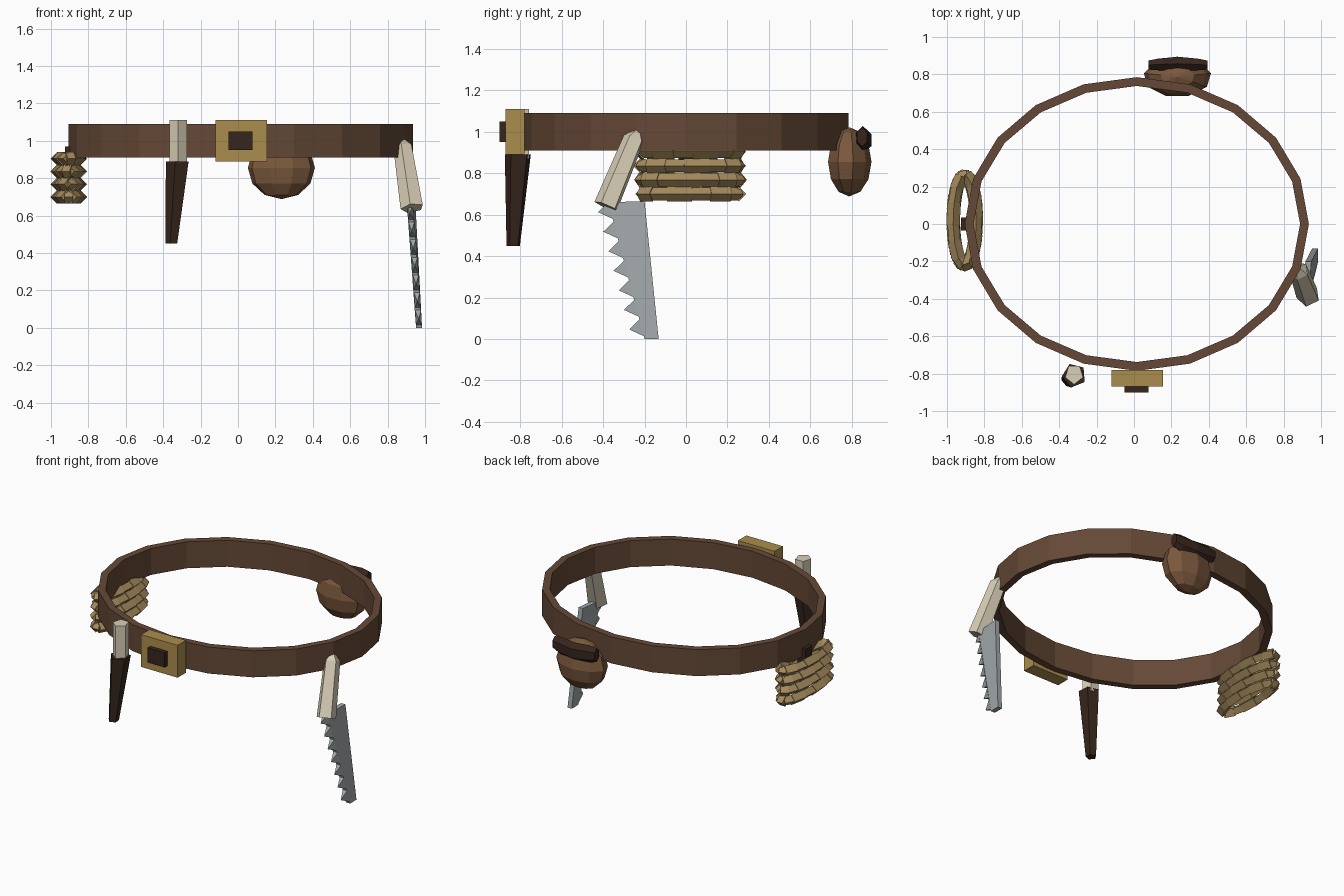
import bpy, bmesh
from math import sin, cos, pi
from mathutils import Vector as V

if "Cube" in bpy.data.objects:
    bpy.data.objects.remove(bpy.data.objects["Cube"])


def mat(name, r, g, b):
    m = bpy.data.materials.new(name)
    m.diffuse_color = (r, g, b, 1)
    m.use_nodes = True
    m.node_tree.nodes["Principled BSDF"].inputs["Base Color"].default_value = m.diffuse_color
    return m


LEATHER = mat("leather", .13, .066, .037)
DARK = mat("dark_leather", .037, .019, .012)
POUCH = mat("pouch_leather", .2, .1, .047)
BRASS = mat("brass", .41, .27, .075)
BONE = mat("bone", .7, .63, .48)
ROPE = mat("rope", .38, .26, .11)
STEEL = mat("steel", .36, .39, .4)


def finish(name, bm, material):
    bmesh.ops.recalc_face_normals(bm, faces=bm.faces)
    me = bpy.data.meshes.new(name)
    bm.to_mesh(me)
    bm.free()
    me.materials.append(material)
    ob = bpy.data.objects.new(name, me)
    bpy.context.collection.objects.link(ob)
    return ob


def loft(bm, rings, closed=False):
    """Skin a list of equal-length point rings; cap the ends unless closed."""
    vs = [[bm.verts.new(p) for p in r] for r in rings]
    n = len(vs[0])
    for a, b in zip(vs, vs[1:] + vs[:1] if closed else vs[1:]):
        for i in range(n):
            j = (i + 1) % n
            bm.faces.new((a[i], a[j], b[j], b[i]))
    if not closed:
        bm.faces.new(vs[0])
        bm.faces.new(vs[-1])


def ring(centre, axis, ref, ra, rb, n, turn=0):
    """n-gon around axis; ra along the ref direction, rb across it."""
    w = V(axis).normalized()
    u = (V(ref) - w * V(ref).dot(w)).normalized()
    v = w.cross(u)
    return [V(centre) + u * ra * cos(turn + 2 * pi * i / n) + v * rb * sin(turn + 2 * pi * i / n)
            for i in range(n)]


def box(name, lo, hi, material):
    bm = bmesh.new()
    loft(bm, [[(lo[0], lo[1], z), (hi[0], lo[1], z), (hi[0], hi[1], z), (lo[0], hi[1], z)]
              for z in (lo[2], hi[2])])
    return finish(name, bm, material)


# Belt: 20-sided oval band
bm = bmesh.new()
rings = []
for i in range(20):
    c, s = cos(i * pi / 10), sin(i * pi / 10)
    rings.append([(.015 + (.92 - d) * c, (.785 - d) * s, z)
                  for d, z in ((0, .91), (0, 1.09), (.047, 1.09), (.047, .91))])
loft(bm, rings, closed=True)
finish("belt", bm, LEATHER)

# Buckle
box("buckle_plate", (-.12, -.87, .89), (.155, -.78, 1.11), BRASS)
box("buckle_stud", (-.05, -.9, .95), (.078, -.865, 1.05), DARK)

# Knife: five-sided handle and tapered sheath
X, Z = (1, 0, 0), (0, 0, 1)
bm = bmesh.new()
loft(bm, [ring((-.32, -.803, z), Z, (0, -1, 0), .055, .05, 5) for z in (.87, 1.11)])
finish("knife_handle", bm, BONE)
bm = bmesh.new()
loft(bm, [ring((-.32, -.81, .89), Z, X, .066, .066, 5, .7),
          ring((-.354, -.833, .45), Z, X, .034, .034, 5, .7)])
finish("knife_sheath", bm, DARK)

# Pouch: faceted bag with a dark rolled flap
bm = bmesh.new()
bmesh.ops.create_uvsphere(bm, u_segments=9, v_segments=6, radius=1)
for v in bm.verts:
    v.co = V((.232 + .182 * v.co.x, .787 + .108 * v.co.y, .855 + .167 * v.co.z))
finish("pouch_bag", bm, POUCH)
bm = bmesh.new()
loft(bm, [ring((x, y, z), X, Z, ra, rb, 6)
          for x, y, z, ra, rb in ((.077, .85, .975, .045, .028), (.13, .853, .968, .06, .036),
                                  (.235, .857, .96, .06, .043), (.34, .853, .968, .06, .036),
                                  (.392, .85, .975, .045, .028))])
finish("pouch_flap", bm, DARK)

# Rope: four stacked oval coils made of short diamond-section strands
bm = bmesh.new()
N = 14


def oval(i, z):
    a = 2 * pi * i / N
    return V((-.905 + .062 * cos(a), .02 + .24 * sin(a), z))


for k in range(4):
    z = .7 + .068 * k
    for i in range(N):
        a, b = oval(i + k * .4, z), oval(i + 1 + k * .4, z)
        d = (b - a).normalized() * .008
        r = .036 if i % 2 else .031
        loft(bm, [ring(a - d, d, Z, r, r, 4), ring(b + d, d, Z, r, r, 4)])
finish("rope_coil", bm, ROPE)
box("rope_strap", (-.925, -.035, .86), (-.865, .035, .97), DARK)

# Saw handle: slanted five-sided grip with a blunt point
top, bot = V((.882, -.25, .965)), V((.932, -.385, .64))
ax = bot - top
bm = bmesh.new()
loft(bm, [ring(top - ax * .12, ax, X, .016, .016, 5, .5), ring(top, ax, X, .052, .054, 5, .5),
          ring(bot, ax, X, .064, .062, 5, .5)])
finish("saw_handle", bm, BONE)


# Saw blade: leaning tapered plate with pyramid teeth down the front edge
def blade_point(y, z, side):
    return V((.968 - .05 * z + .12 * (y + .17) * z + side * .016, y, z))


def edge(t):
    return -.375 + .175 * t, .66 - .66 * t


bm = bmesh.new()
outline = [edge(0), edge(1), (-.132, 0), (-.2, .665)]
loft(bm, [[blade_point(y, z, s) for y, z in outline] for s in (-1, 1)])
finish("saw_blade", bm, STEEL)

bm = bmesh.new()
for i in range(7):
    (y0, z0), (y1, z1) = edge(i / 7), edge((i + .85) / 7)
    base = [bm.verts.new(blade_point(y, z, s)) for y, z, s in
            ((y0, z0, -1), (y0, z0, 1), (y1, z1, 1), (y1, z1, -1))]
    tip = bm.verts.new(blade_point((y0 + y1) / 2 - .06, z0 * .4 + z1 * .6, 0))
    bm.faces.new(base)
    for j in range(4):
        bm.faces.new((base[j], base[(j + 1) % 4], tip))
finish("saw_teeth", bm, STEEL)
